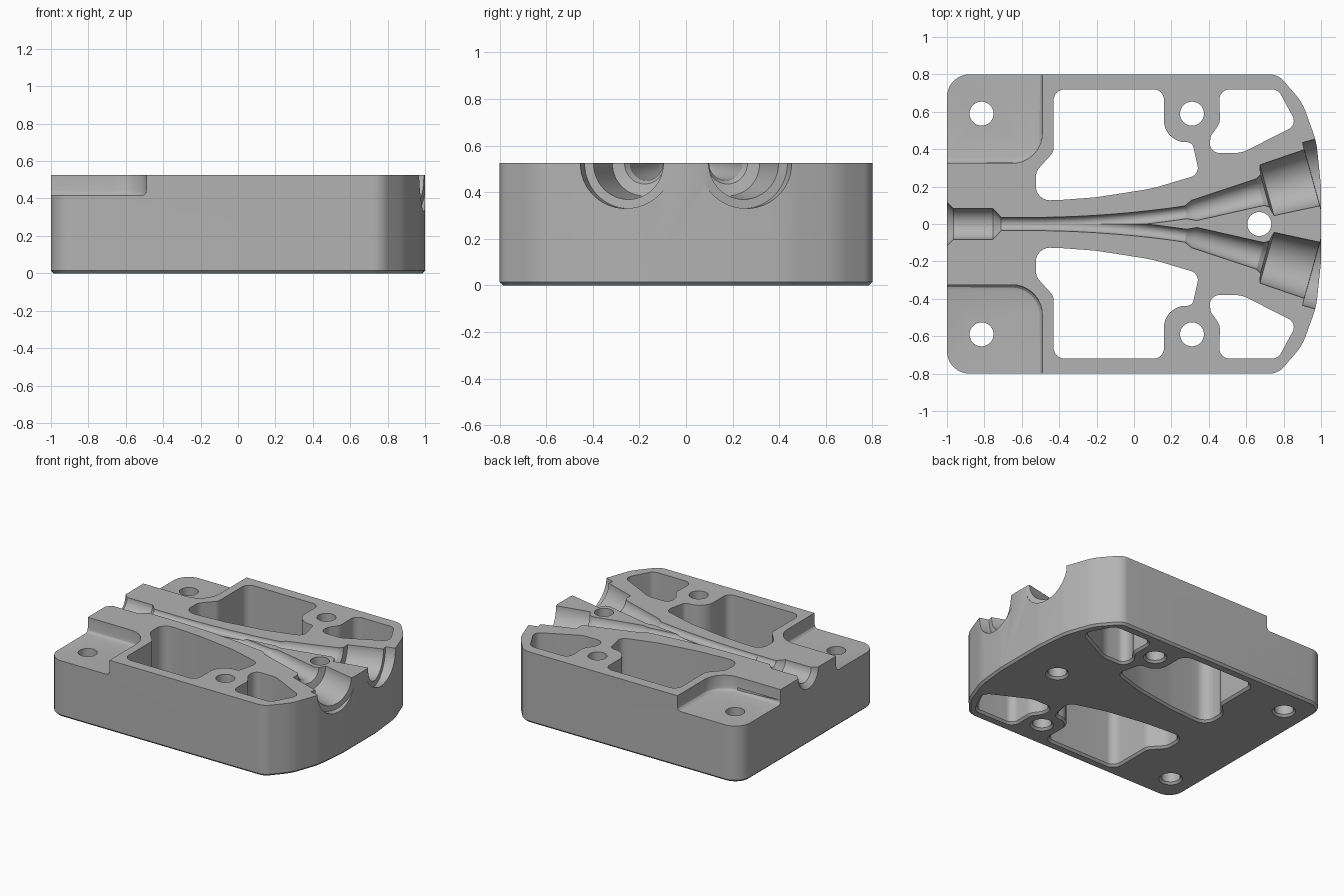
import bpy, bmesh, math
from mathutils import Vector

if "Cube" in bpy.data.objects:
    bpy.data.objects.remove(bpy.data.objects["Cube"], do_unlink=True)

TOP = 0.525
BEND = math.radians(15.5)

grey = bpy.data.materials.new("light_grey")
grey.use_nodes = True
colour = (0.45, 0.45, 0.45, 1)
grey.diffuse_color = colour
grey.node_tree.nodes["Principled BSDF"].inputs["Base Color"].default_value = colour


def rounded(corners, steps=8):
    """Polygon of (x, y, radius) corners with filleted corners, counter-clockwise."""
    pts = []
    for i, (x, y, r) in enumerate(corners):
        p = Vector((x, y))
        a = (Vector(corners[i - 1][:2]) - p).normalized()
        b = (Vector(corners[(i + 1) % len(corners)][:2]) - p).normalized()
        if r == 0:
            pts.append(p)
            continue
        half = a.angle(b) / 2
        centre = p + (a + b).normalized() * r / math.sin(half)
        start = p + a * r / math.tan(half) - centre
        end = p + b * r / math.tan(half) - centre
        for k in range(steps + 1):
            pts.append(centre + start.lerp(end, k / steps).normalized() * r)
    area = sum(pts[i - 1].cross(pts[i]) for i in range(len(pts)))
    return pts if area > 0 else pts[::-1]


def circle(x, y, r, n=40):
    return [Vector((x + r * math.cos(math.tau * i / n), y + r * math.sin(math.tau * i / n)))
            for i in range(n)]


def flip(pts):
    return [Vector((p.x, -p.y)) for p in reversed(pts)]


def offset(pts, d):
    out = []
    for i, p in enumerate(pts):
        t = ((p - pts[i - 1]).normalized() + (pts[(i + 1) % len(pts)] - p).normalized()).normalized()
        out.append(p + Vector((t.y, -t.x)) * d)
    return out


def skin(name, rings):
    """Closed solid through a stack of matching rings."""
    bm = bmesh.new()
    rows = [[bm.verts.new(p) for p in ring] for ring in rings]
    n = len(rows[0])
    for lo, hi in zip(rows, rows[1:]):
        for i in range(n):
            bm.faces.new((lo[i], lo[(i + 1) % n], hi[(i + 1) % n], hi[i]))
    bm.faces.new(rows[0][::-1])
    bm.faces.new(rows[-1])
    bmesh.ops.recalc_face_normals(bm, faces=bm.faces)
    mesh = bpy.data.meshes.new(name)
    bm.to_mesh(mesh)
    bm.free()
    mesh.materials.append(grey)
    ob = bpy.data.objects.new(name, mesh)
    bpy.context.collection.objects.link(ob)
    return ob


def prism(name, pts, levels):
    return skin(name, [[(p.x, p.y, z) for p in offset(pts, d)] for z, d in levels])


def tube(name, stations, angle=0, n=40):
    """Round cutter lying in the top plane through (x, y, radius) stations."""
    rings = []
    for x, y, r in stations:
        ring = []
        for i in range(n):
            a = math.tau * (i + 0.5) / n
            c = r * math.cos(a)
            ring.append((x - c * math.sin(angle), y + c * math.cos(angle), TOP + r * math.sin(a)))
        rings.append(ring)
    return skin(name, rings)


# Body with a rounded outlet end and a bottom chamfer
half = [(1, 0.2, 0.5), (0.975, 0.44, 0.4), (0.9, 0.65, 0.3), (0.77, 0.8, 0.1), (-1, 0.8, 0.12)]
outline = rounded(half + [(x, -y, r) for x, y, r in reversed(half)])
body = prism("mould_half", outline, [(0, -0.015), (0.015, 0), (TOP, 0)])

cutters = []
through = [(-0.02, 0.035), (0.015, 0), (0.7, 0)]
step_levels = [(0.415, -0.03), (0.419, -0.015), (0.43, -0.004), (0.445, 0), (0.7, 0)]

# Weight-saving windows and corner steps
big_window = rounded([
    (-0.43, 0.72, 0.06), (0.16, 0.72, 0.055), (0.16, 0.44, 0.115), (0.312, 0.437, 0.035),
    (0.35, 0.265, 0.05), (0.1, 0.19, 0.8), (-0.2, 0.143, 0.8), (-0.4, 0.128, 0.5),
    (-0.525, 0.125, 0.075), (-0.525, 0.28, 0.08), (-0.43, 0.385, 0.06)])
small_window = rounded([
    (0.455, 0.72, 0.055), (0.77, 0.72, 0.055), (0.873, 0.53, 0.05), (0.575, 0.38, 0.15),
    (0.4, 0.38, 0.05), (0.41, 0.47, 0.05), (0.46, 0.54, 0.08)])
step = rounded([(-1.2, 0.325, 0), (-0.49, 0.325, 0.16), (-0.49, 1, 0), (-1.2, 1, 0)])
for pts, levels in ((big_window, through), (small_window, through), (step, step_levels)):
    cutters += [prism("cutter", pts, levels), prism("cutter", flip(pts), levels)]

# Bolt holes
for x, y in ((-0.815, 0.59), (-0.815, -0.59), (0.31, 0.59), (0.31, -0.59), (0.67, 0)):
    cutters.append(prism("cutter", circle(x, y, 0.064), through))

# Inlet channel
cutters.append(tube("cutter", [
    (-1.04, 0, 0.155), (-0.965, 0, 0.083), (-0.755, 0, 0.083), (-0.71, 0, 0.036), (-0.56, 0, 0.036)]))

# Two curved branches, each ending in a stepped outlet
outlet = [(0.26, 0.025), (0.28, 0.036), (0.322, 0.056), (0.675, 0.074), (0.7, 0.09),
          (0.711, 0.141), (0.952, 0.156), (0.953, 0.195), (1.15, 0.195)]
for side in (1, -1):
    branch = []
    for k in range(25):
        t = k / 24
        branch.append((-0.6 + 0.9 * t, side * 0.066 * t ** 2.1, 0.035))
    cutters.append(tube("cutter", branch))
    stations = [(x, side * (x - 0.06) * math.tan(BEND), r) for x, r in outlet]
    cutters.append(tube("cutter", stations, side * BEND))

# Cut everything out of the body
bpy.context.view_layer.objects.active = body
for cutter in cutters:
    mod = body.modifiers.new("cut", 'BOOLEAN')
    mod.operation = 'DIFFERENCE'
    mod.solver = 'EXACT'
    mod.object = cutter
    bpy.ops.object.modifier_apply(modifier=mod.name)
    bpy.data.objects.remove(cutter, do_unlink=True)

bpy.ops.object.select_all(action='DESELECT')
body.select_set(True)
bpy.ops.object.shade_smooth_by_angle(angle=math.radians(25))
